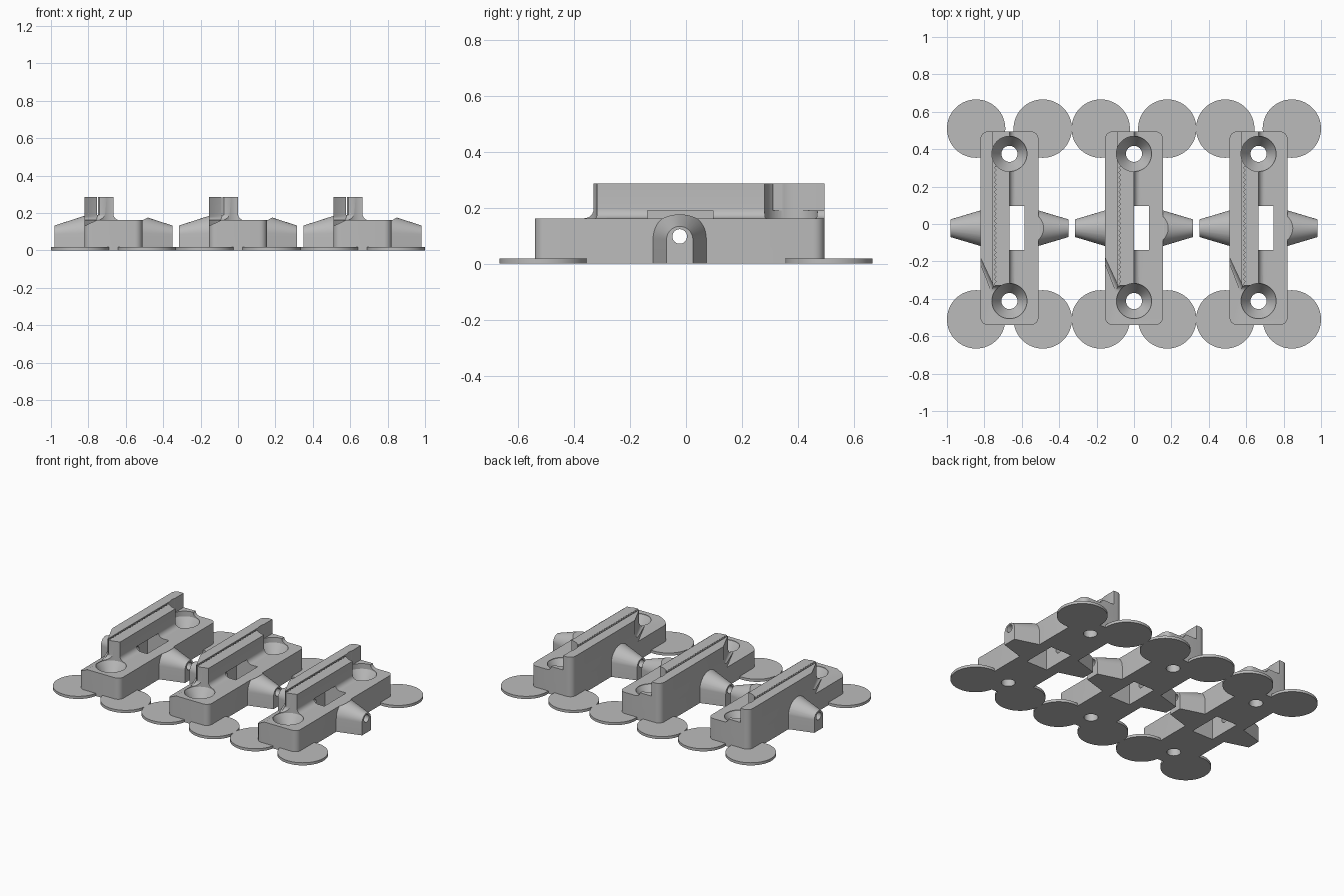
import bpy, bmesh, math

cube = bpy.data.objects.get("Cube")
if cube:
    bpy.data.objects.remove(cube, do_unlink=True)

grey = bpy.data.materials.new("mid_grey")
grey.use_nodes = True
grey.diffuse_color = (0.5, 0.5, 0.5, 1)
grey.node_tree.nodes["Principled BSDF"].inputs["Base Color"].default_value = (0.5, 0.5, 0.5, 1)

MID_Y = -0.0225      # centre line of each clamp
HALF_X, HALF_Y = 0.155, 0.5175
TOP, WALL_TOP, LEDGE = 0.162, 0.287, 0.19


def loft(name, rings):
    """Closed solid skinned through rings of equal point count."""
    bm = bmesh.new()
    loops = [[bm.verts.new(p) for p in ring] for ring in rings]
    n = len(loops[0])
    for a, b in zip(loops, loops[1:]):
        for i in range(n):
            j = (i + 1) % n
            bm.faces.new((a[i], a[j], b[j], b[i]))
    bm.faces.new(loops[0])
    bm.faces.new(loops[-1])
    bmesh.ops.recalc_face_normals(bm, faces=bm.faces)
    mesh = bpy.data.meshes.new(name)
    bm.to_mesh(mesh)
    bm.free()
    mesh.materials.append(grey)
    ob = bpy.data.objects.new(name, mesh)
    bpy.context.collection.objects.link(ob)
    return ob


def upright(name, outline, z0, z1):
    return loft(name, [[(x, y, z) for x, y in outline] for z in (z0, z1)])


def along_y(name, outline, y0, y1):
    return loft(name, [[(x, y, z) for x, z in outline] for y in (y0, y1)])


def box(name, x0, x1, y0, y1, z0, z1):
    return upright(name, [(x0, y0), (x1, y0), (x1, y1), (x0, y1)], z0, z1)


def arc(cx, cy, r, start, end, steps):
    return [(cx + r * math.cos(math.radians(start + (end - start) * i / steps)),
             cy + r * math.sin(math.radians(start + (end - start) * i / steps)))
            for i in range(steps + 1)]


def combine(target, tool, operation):
    mod = target.modifiers.new("combine", "BOOLEAN")
    mod.operation, mod.solver, mod.object = operation, "EXACT", tool
    bpy.context.view_layer.objects.active = target
    bpy.ops.object.modifier_apply(modifier=mod.name)
    bpy.data.objects.remove(tool, do_unlink=True)


def smooth(ob):
    bpy.ops.object.select_all(action="DESELECT")
    ob.select_set(True)
    bpy.context.view_layer.objects.active = ob
    bpy.ops.object.shade_smooth_by_angle(angle=math.radians(30))


# Base block with rounded upright corners
corner = 0.04
outline = []
for quarter, (sx, sy) in enumerate([(1, 1), (-1, 1), (-1, -1), (1, -1)]):
    outline += arc(sx * (HALF_X - corner), MID_Y + sy * (HALF_Y - corner),
                   corner, quarter * 90, quarter * 90 + 90, 6)
clamp = upright("clamp_body", outline, 0, TOP)

# Sloped shoulder at the front corner
combine(clamp, along_y("shoulder_cutter", [(-0.2, 0.109), (-0.088, TOP + 0.001),
                                           (-0.088, 0.2), (-0.2, 0.2)], -0.7, -0.2), "DIFFERENCE")


# Raised wall flaring into the block with a fillet
def wall_ring(flare, z):
    pts = [(-HALF_X, -0.18 - 1.1 * flare), (-0.085 - 0.4 * flare, -0.33 - flare),
           (flare, -0.33 - flare), (flare, 0.495)]
    pts += arc(-HALF_X + corner, 0.495 - corner, corner, 90, 180, 6)
    return [(x, y, z) for x, y in pts]


flare = 0.033
rings = [wall_ring(flare, 0.1)]
for i in range(7):
    a = math.radians(15 * i)
    rings.append(wall_ring(flare * (1 - math.sin(a)), TOP + flare * (1 - math.cos(a))))
rings.append(wall_ring(0, WALL_TOP))
combine(clamp, loft("wall", rings), "UNION")

# Toothed slot dividing the wall in two
count = 27
pitch = 0.7 / count
teeth = [(-0.083 if i % 2 else -0.071, -0.36 + i * pitch / 2) for i in range(2 * count + 1)]
slot = [(-0.089, 0.34), (-0.089, -0.36)] + teeth
combine(clamp, upright("slot_cutter", slot, LEDGE, 0.4), "DIFFERENCE")
combine(clamp, box("ledge_cutter", -0.089, 0.1, 0.31, 0.6, LEDGE, 0.4), "DIFFERENCE")


# Tapered arched nubs on both sides
def arch_ring(x, w, centre_z):
    pts = [(MID_Y - w, 0), (MID_Y + w, 0)] + arc(MID_Y, centre_z, w, 0, 180, 24)
    return [(x, y, z) for y, z in pts]


for side in (-1, 1):
    nub = loft("nub", [arch_ring(side * 0.12, 0.095, 0.09),
                       arch_ring(side * HALF_X, 0.095, 0.09),
                       arch_ring(side * 0.316, 0.047, 0.086)])
    if side == 1:
        bevel = [(0.1, TOP), (0.158, TOP), (0.23, 0.202), (0.23, 0.3), (0.1, 0.3)]
        combine(nub, along_y("nub_cutter", bevel, -0.3, 0.3), "DIFFERENCE")
    combine(clamp, nub, "UNION")

# Countersunk screw holes
for y in (0.375, -0.412):
    profile = [(0.043, -0.1), (0.043, 0.075), (0.094, 0.155), (0.094, 0.4)]
    screw = loft("screw_cutter", [[(px, py, z) for px, py in arc(0, y, r, 0, 352.5, 47)]
                                  for r, z in profile])
    combine(clamp, screw, "DIFFERENCE")

# Window through the block and the cross bore
combine(clamp, box("window_cutter", -0.08, 0.08, -0.138, 0.096, -0.1, LEDGE - 0.001), "DIFFERENCE")
bore = arc(MID_Y, 0.097, 0.026, 0, 348.75, 31)
combine(clamp, loft("bore_cutter", [[(x, y, z) for y, z in bore] for x in (-0.5, 0.5)]), "DIFFERENCE")
smooth(clamp)

# Thin round pad under each corner
pad = upright("corner_pad", arc(0, 0, 0.156, 0, 354.375, 63), 0, 0.018)
smooth(pad)

# Three clamps side by side, each with four pads
for i in (-1, 0, 1):
    body = clamp if i == 0 else clamp.copy()
    if i:
        bpy.context.collection.objects.link(body)
    body.location.x = i * 0.666
    for sx in (-1, 1):
        for sy in (-1, 1):
            disc = pad.copy()
            disc.location = (i * 0.666 + sx * 0.178, sy * 0.51, 0)
            bpy.context.collection.objects.link(disc)
bpy.data.objects.remove(pad, do_unlink=True)
